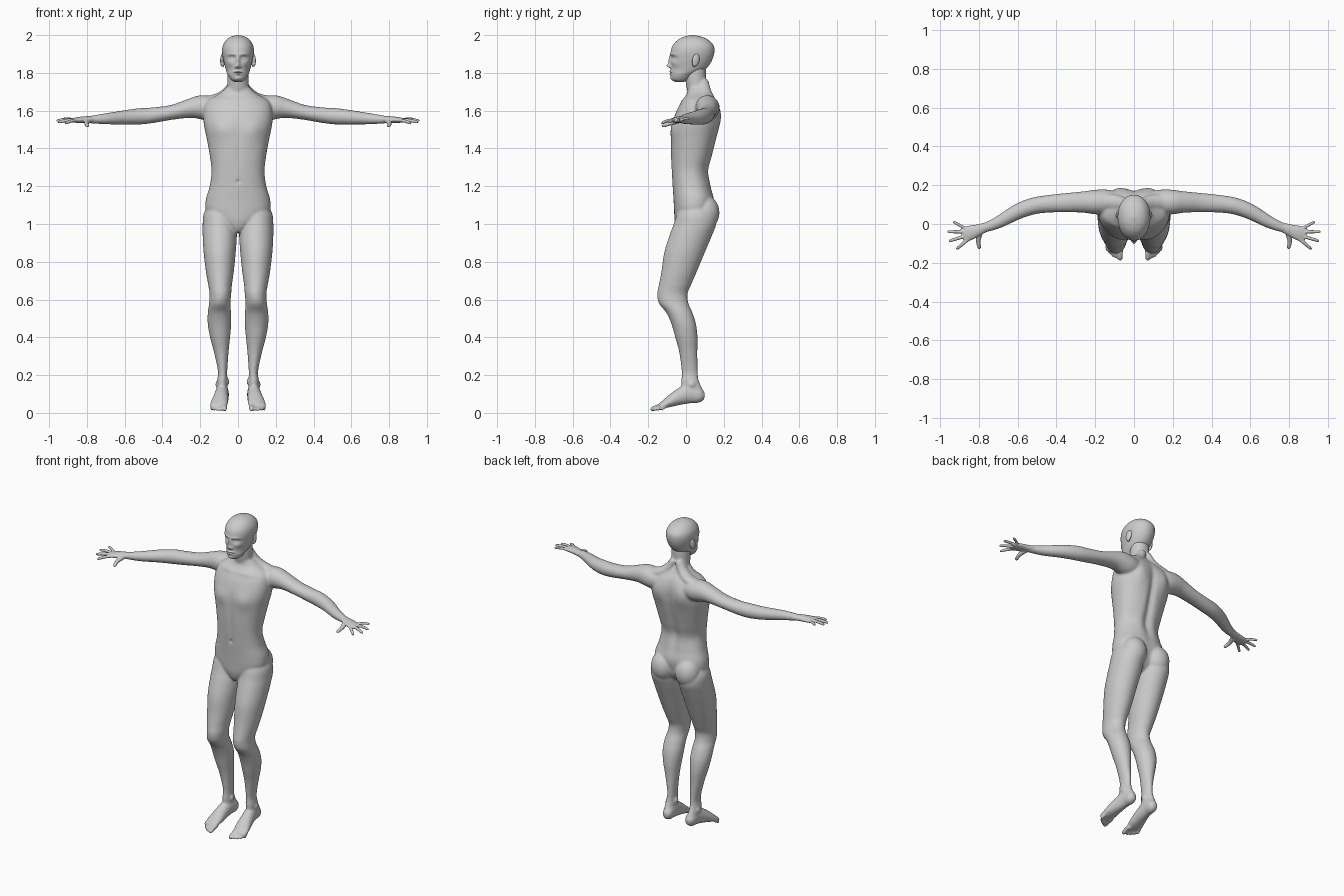
import bpy, bmesh, math
from mathutils import Vector, Matrix, Euler

cube = bpy.data.objects.get("Cube")
if cube:
    bpy.data.objects.remove(cube, do_unlink=True)

skin = bpy.data.materials.new("plain grey")
skin.use_nodes = True
GREY = (0.6, 0.6, 0.6, 1)
skin.diffuse_color = GREY
skin.node_tree.nodes["Principled BSDF"].inputs["Base Color"].default_value = GREY


def spline(rows, steps):
    """Catmull-Rom through rows of numbers."""
    out, n = [], len(rows)
    for i in range(n - 1):
        p = [rows[max(0, min(n - 1, i + k))] for k in (-1, 0, 1, 2)]
        for s in range(steps):
            t = s / steps
            out.append([0.5 * (2 * b + (c - a) * t + (2 * a - 5 * b + 4 * c - d) * t * t
                               + (3 * b - a - 3 * c + d) * t ** 3) for a, b, c, d in zip(*p)])
    return out + [list(rows[-1])]


def loft(bm, rings, segs, power=2.0):
    """Skin rings given as (centre, half-axis a, half-axis b) and cap the ends."""
    loops, e = [], 2 / power
    for c, a, b in rings:
        loop = []
        for k in range(segs):
            w = math.tau * k / segs
            u, v = math.cos(w), math.sin(w)
            loop.append(bm.verts.new(c + a * math.copysign(abs(u) ** e, u)
                                     + b * math.copysign(abs(v) ** e, v)))
        loops.append(loop)
    for p, q in zip(loops, loops[1:]):
        for k in range(segs):
            j = (k + 1) % segs
            bm.faces.new((p[k], p[j], q[j], q[k]))
    bm.faces.new(loops[0])
    bm.faces.new(loops[-1])
    return [v for loop in loops for v in loop]


def stack(bm, rows, side=1, steps=8, segs=48, power=2.0):
    """Horizontal sections: z, x min, x max, y front, y back."""
    rings = [(Vector((side * (x0 + x1) / 2, (y0 + y1) / 2, z)),
              Vector((side * (x1 - x0) / 2, 0, 0)), Vector((0, (y1 - y0) / 2, 0)))
             for z, x0, x1, y0, y1 in spline(rows, steps)]
    return loft(bm, rings, segs, power)


def sweep(bm, rows, side=1, steps=6, segs=24):
    """Sections across a path: x, y, z, half width, half height."""
    pts = spline(rows, steps)
    pos = [Vector((side * p[0], p[1], p[2])) for p in pts]
    rings = []
    for i, p in enumerate(pts):
        t = (pos[min(i + 1, len(pos) - 1)] - pos[max(i - 1, 0)]).normalized()
        across = t.cross(Vector((0, 0, 1))).normalized()
        rings.append((pos[i], across * p[3], across.cross(t) * p[4]))
    loft(bm, rings, segs)


def digit(bm, base, tip, r, side, arch=0.004):
    """Finger or toe: a tapering rod with a slight arch and a rounded tip."""
    a, b = Vector(base), Vector(tip)
    rows = []
    for t, k in ((0, 1), (0.35, 0.95), (0.65, 0.9), (0.9, 0.8), (1, 0.45)):
        p = a.lerp(b, t)
        rows.append((p.x, p.y, p.z + arch * math.sin(math.pi * t), r * k, r * k))
    sweep(bm, rows, side, 4, 16)


def ellipsoid(bm, centre, size, rot=(0, 0, 0)):
    m = Matrix.Translation(centre) @ Euler(rot).to_matrix().to_4x4() @ Matrix.Diagonal((*size, 1))
    bmesh.ops.create_icosphere(bm, subdivisions=4, radius=1, matrix=m)


def bumps(verts, marks, face, mid):
    """Soft relief in y on the front (-1) or back (1): x, z, x radius, z radius, shift."""
    for v in verts:
        x, y, z = v.co
        if (y - mid) * face > 0:
            for cx, cz, rx, rz, dy in marks:
                v.co.y += dy * math.exp(-((abs(x) - cx) / rx) ** 2 - ((z - cz) / rz) ** 2)


def finish(bm, name, voxel=None, smooth=0):
    bmesh.ops.recalc_face_normals(bm, faces=bm.faces)
    me = bpy.data.meshes.new(name)
    bm.to_mesh(me)
    bm.free()
    me.materials.append(skin)
    me.shade_smooth()
    ob = bpy.data.objects.new(name, me)
    bpy.context.collection.objects.link(ob)
    if voxel:
        m = ob.modifiers.new("fuse", 'REMESH')
        m.mode, m.voxel_size, m.use_smooth_shade = 'VOXEL', voxel, True
        m = ob.modifiers.new("soften", 'SMOOTH')
        m.factor, m.iterations = 0.5, smooth
    return ob


# torso with chest, shoulder blades, spine groove and navel
body = bmesh.new()
torso = [(0.955, .025, -.035, .04), (0.98, .055, -.05, .09), (1.02, .12, -.06, .125),
         (1.07, .168, -.063, .14), (1.13, .170, -.066, .148), (1.20, .150, -.071, .13),
         (1.28, .140, -.076, .115), (1.36, .149, -.08, .138), (1.45, .165, -.08, .162),
         (1.53, .181, -.072, .176), (1.60, .182, -.05, .176), (1.65, .165, -.022, .162),
         (1.69, .10, .005, .135), (1.72, .065, .01, .115)]
v = stack(body, [(z, -w, w, f, b) for z, w, f, b in torso], segs=96, power=2.3)
bumps(v, [(.085, 1.50, .055, .05, -.011), (0, 1.40, .014, .14, .005),
          (0, 1.225, .008, .008, .014), (.07, 1.655, .06, .012, -.006)], -1, .04)
bumps(v, [(0, 1.42, .022, .2, -.016), (.09, 1.57, .05, .07, .016),
          (.05, 1.27, .03, .08, .006)], 1, .04)

# neck
neck = [(1.66, .06, .02, .13), (1.70, .058, .008, .12), (1.74, .056, 0, .106),
        (1.78, .056, -.005, .106), (1.83, .055, .0, .105)]
stack(body, [(z, -w, w, f, b) for z, w, f, b in neck])

# limbs, fused into the body
leg = [(1.10, .03, .160, -.03, .12), (1.05, .012, .183, -.05, .155), (1.00, .008, .187, -.065, .160),
       (.94, .006, .187, -.087, .138), (.85, .012, .182, -.115, .10), (.75, .022, .170, -.130, .058),
       (.68, .032, .158, -.143, .028), (.63, .036, .150, -.152, .008), (.58, .040, .153, -.143, .013),
       (.53, .037, .160, -.104, .034), (.47, .036, .160, -.077, .053), (.40, .042, .148, -.057, .061),
       (.32, .050, .127, -.036, .060), (.22, .057, .106, -.023, .062), (.17, .056, .111, -.025, .068),
       (.12, .055, .112, -.022, .09), (.09, .056, .111, 0, .10), (.065, .065, .102, .02, .09)]
arm = [(.06, .11, 1.61, .05, .05), (.14, .113, 1.612, .064, .064), (.20, .113, 1.618, .063, .063),
       (.26, .113, 1.611, .055, .050), (.35, .11, 1.591, .049, .039), (.45, .103, 1.576, .045, .041),
       (.52, .092, 1.570, .043, .043), (.60, .063, 1.564, .040, .038), (.70, .008, 1.557, .031, .029),
       (.77, -.02, 1.553, .024, .021), (.79, -.028, 1.552, .022, .018)]
foot = [(.08, .098, .088, .016, .018), (.08, .072, .092, .031, .040), (.083, .02, .102, .034, .052),
        (.09, -.04, .082, .040, .042), (.097, -.09, .058, .046, .029), (.103, -.125, .041, .046, .018),
        (.105, -.142, .034, .040, .012)]
trapezius = [(.02, .09, 1.76, .03, .02), (.05, .10, 1.70, .035, .03), (.10, .112, 1.665, .04, .03),
             (.17, .115, 1.645, .04, .03)]
toes = [((.07, -.12, .036), (.071, -.188, .015), .015), ((.090, -.125, .034), (.093, -.178, .012), .010),
        ((.106, -.125, .034), (.110, -.168, .012), .010), ((.120, -.12, .034), (.126, -.152, .013), .010),
        ((.133, -.105, .034), (.140, -.133, .014), .010)]
for s in (1, -1):
    stack(body, leg, s)
    ellipsoid(body, (s * .086, .10, 1.06), (.077, .077, .092))
    sweep(body, arm, s, segs=40)
    sweep(body, trapezius, s)
    sweep(body, foot, s, segs=32)
    for base, tip, r in toes:
        digit(body, base, tip, r, s)
    ellipsoid(body, (s * .055, .02, .165), (.010, .018, .018))
    ellipsoid(body, (s * .110, .03, .150), (.010, .018, .018))
    ellipsoid(body, (s * .093, -.128, .625), (.032, .024, .04))
finish(body, "body", 0.006, 8)

# hands
palm = [(.75, -.011, 1.554, .023, .019), (.80, -.030, 1.553, .029, .018), (.84, -.044, 1.551, .037, .016),
        (.872, -.054, 1.549, .038, .012), (.886, -.058, 1.548, .033, .008)]
fingers = [((.870, -.022, 1.551), (.932, .012, 1.555), .0085), ((.868, -.040, 1.551), (.961, -.040, 1.546), .0095),
           ((.862, -.060, 1.550), (.954, -.088, 1.538), .0098), ((.853, -.078, 1.549), (.915, -.130, 1.532), .0095)]
thumb = [(.79, -.035, 1.547, .015, .013), (.80, -.068, 1.538, .014, .013), (.802, -.095, 1.529, .011, .011),
         (.797, -.118, 1.521, .010, .009), (.794, -.128, 1.518, .005, .005)]
for s, name in ((1, "left_hand"), (-1, "right_hand")):
    hand = bmesh.new()
    sweep(hand, palm, s)
    sweep(hand, thumb, s)
    for base, tip, r in fingers:
        digit(hand, base, tip, r, s)
    finish(hand, name, 0.0035, 5)

# head with the face shaped in relief
head = bmesh.new()
skull = [(1.752, .020, -.055, -.01), (1.765, .038, -.074, .02), (1.79, .054, -.080, .05),
         (1.81, .062, -.080, .09), (1.835, .069, -.079, .118), (1.87, .078, -.081, .139),
         (1.91, .084, -.081, .150), (1.945, .080, -.070, .146), (1.975, .062, -.043, .118),
         (1.992, .036, -.010, .080), (2.0, .006, .027, .04)]
v = stack(head, [(z, -w, w, f, b) for z, w, f, b in skull], steps=12, segs=144, power=2.1)
bumps(v, [(.033, 1.879, .018, .012, .013), (.033, 1.877, .011, .007, -.007), (.03, 1.898, .025, .009, -.005),
          (0, 1.867, .010, .022, -.012), (0, 1.838, .011, .012, -.022), (.013, 1.832, .007, .007, -.008),
          (0, 1.806, .021, .005, -.008), (0, 1.800, .024, .0025, .004), (0, 1.793, .018, .006, -.006),
          (0, 1.770, .02, .012, -.006), (.045, 1.85, .02, .015, -.004), (.05, 1.815, .02, .02, .005)], -1, .0)
finish(head, "head")

# ears
for s, name in ((1, "left_ear"), (-1, "right_ear")):
    ear = bmesh.new()
    ellipsoid(ear, (s * .084, .052, 1.868), (.009, .020, .034), (-.2, 0, s * .3))
    ellipsoid(ear, (s * .080, .044, 1.845), (.008, .011, .014))
    finish(ear, name, 0.003, 4)
